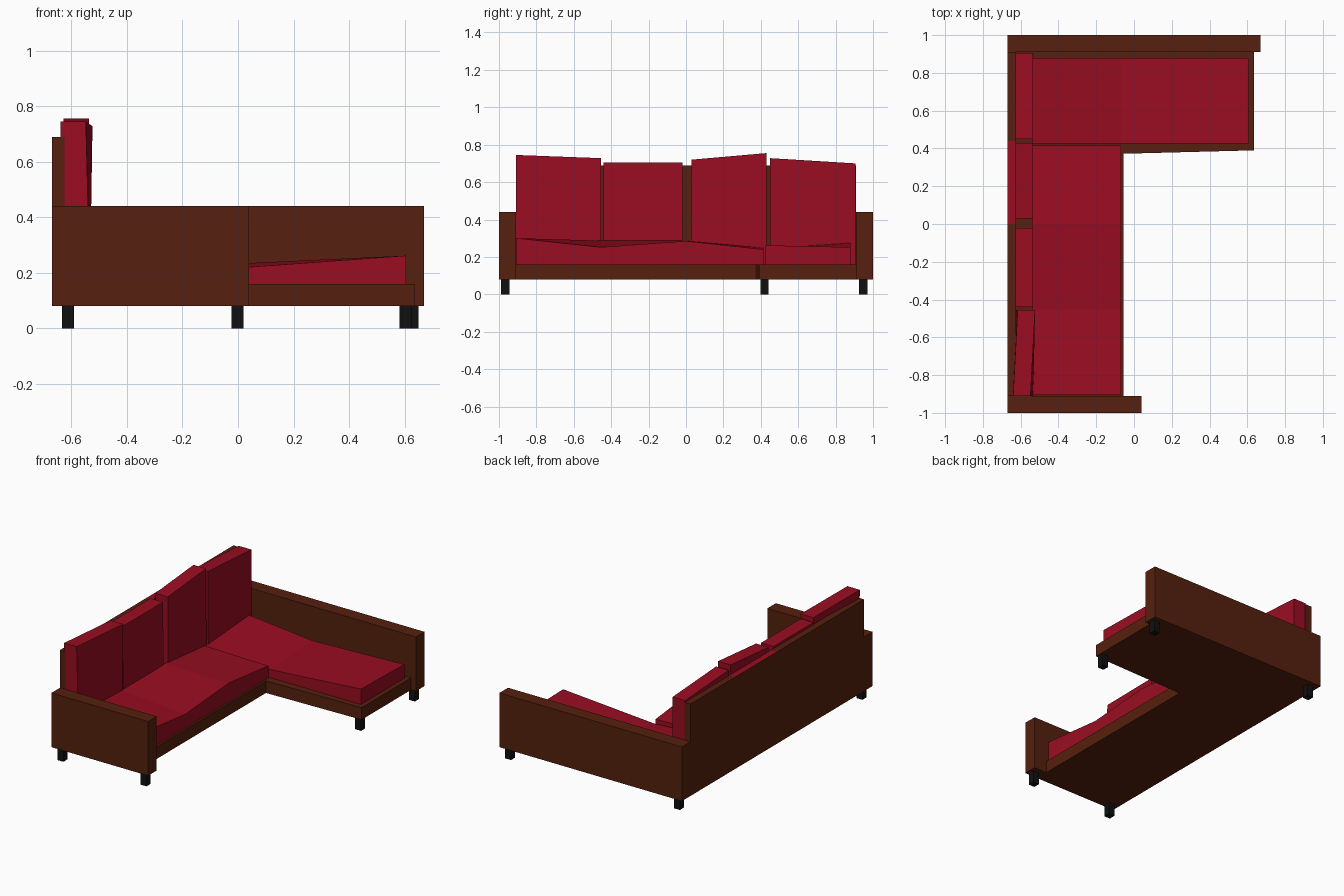
import bpy, bmesh

cube = bpy.data.objects.get("Cube")
if cube:
    bpy.data.objects.remove(cube, do_unlink=True)


def material(name, rgb):
    m = bpy.data.materials.new(name)
    m.use_nodes = True
    m.diffuse_color = (*rgb, 1)
    m.node_tree.nodes["Principled BSDF"].inputs["Base Color"].default_value = (*rgb, 1)
    return m


BROWN = material("brown_frame", (0.092, 0.0145, 0.0044))
RED = material("red_fabric", (0.32, 0.004, 0.0155))
BLACK = material("black_legs", (0.005, 0.005, 0.005))


def loft(name, mat, *rings):
    """Closed solid through matching rings of points."""
    bm = bmesh.new()
    rows = [[bm.verts.new(p) for p in ring] for ring in rings]
    n = len(rows[0])
    bm.faces.new(rows[0])
    bm.faces.new(rows[-1])
    for a, b in zip(rows, rows[1:]):
        for i in range(n):
            j = (i + 1) % n
            bm.faces.new((a[i], a[j], b[j], b[i]))
    bmesh.ops.recalc_face_normals(bm, faces=bm.faces)
    mesh = bpy.data.meshes.new(name)
    bm.to_mesh(mesh)
    bm.free()
    mesh.materials.append(mat)
    ob = bpy.data.objects.new(name, mesh)
    bpy.context.collection.objects.link(ob)
    return ob


def box(name, mat, x, y, z):
    outline = [(x[0], y[0]), (x[1], y[0]), (x[1], y[1]), (x[0], y[1])]
    return loft(name, mat, *[[(*p, h) for p in outline] for h in z])


# L-shaped base
plan = [(-0.67, -0.91), (-0.055, -0.91), (-0.055, 0.372),
        (0.635, 0.39), (0.635, 0.91), (-0.67, 0.91)]
loft("base", BROWN, *[[(*p, z) for p in plan] for z in (0.08, 0.16)])

# Arms
box("right_arm", BROWN, (-0.67, 0.04), (-1, -0.91), (0.08, 0.44))
box("left_arm", BROWN, (-0.67, 0.67), (0.91, 1), (0.08, 0.44))

# Backrest in sections, one of them with a red top
cuts = (-0.91, -0.445, 0, 0.44, 0.91)
for i in range(4):
    panel = box(f"backrest_{i + 1}", BROWN, (-0.67, -0.625), cuts[i:i + 2], (0.16, 0.69))
    if i == 2:
        panel.data.materials.append(RED)
        for f in panel.data.polygons:
            if f.normal.z > 0.9:
                f.material_index = 1

# Back cushions: y range, top height at each end, top shift in x at each end
for i, (y, top, shift) in enumerate((
        ((-0.91, -0.455), (0.745, 0.728), (-0.012, 0.012)),
        ((-0.44, -0.02), (0.705, 0.705), (0, 0)),
        ((0.03, 0.43), (0.72, 0.755), (0, 0)),
        ((0.45, 0.905), (0.728, 0.70), (0, 0)))):
    low = [(x, v, 0.16) for v, x in
           ((y[0], -0.625), (y[0], -0.533), (y[1], -0.533), (y[1], -0.625))]
    high = [(p[0] + shift[k] - 0.003, p[1], top[k]) for p, k in zip(low, (0, 0, 1, 1))]
    loft(f"back_cushion_{i + 1}", RED, low, high)


def seat(name, sections):
    """Cushion from sections: two (x, y) corners with their top heights."""
    rings = []
    for (ax, ay, az), (bx, by, bz) in sections:
        rings.append([(ax, ay, 0.16), (bx, by, 0.16), (bx, by, bz), (ax, ay, az)])
    loft(name, RED, *rings)


# Seat cushions: y with top height at back and front edge
edges = ((-0.905, 0.30, 0.30), (-0.455, 0.287, 0.252),
         (0, 0.288, 0.285), (0.415, 0.25, 0.24))
for i in range(3):
    seat(f"seat_cushion_{i + 1}",
         [((-0.54, y, b), (-0.068, y, f)) for y, b, f in edges[i:i + 2]])

# Chaise cushion with a crease across it
seat("chaise_cushion", [((x, 0.425, a), (x, 0.88, b)) for x, a, b in
                        ((-0.54, 0.245, 0.275), (-0.07, 0.213, 0.23), (0.605, 0.262, 0.252))])

# Legs
for name, x, y in (("right_back_leg", -0.612, -0.967), ("right_front_leg", -0.002, -0.967),
                   ("left_back_leg", -0.612, 0.948), ("left_front_leg", 0.628, 0.948),
                   ("chaise_leg", 0.603, 0.42)):
    box(name, BLACK, (x - 0.022, x + 0.022), (y - 0.022, y + 0.022), (0, 0.08))
